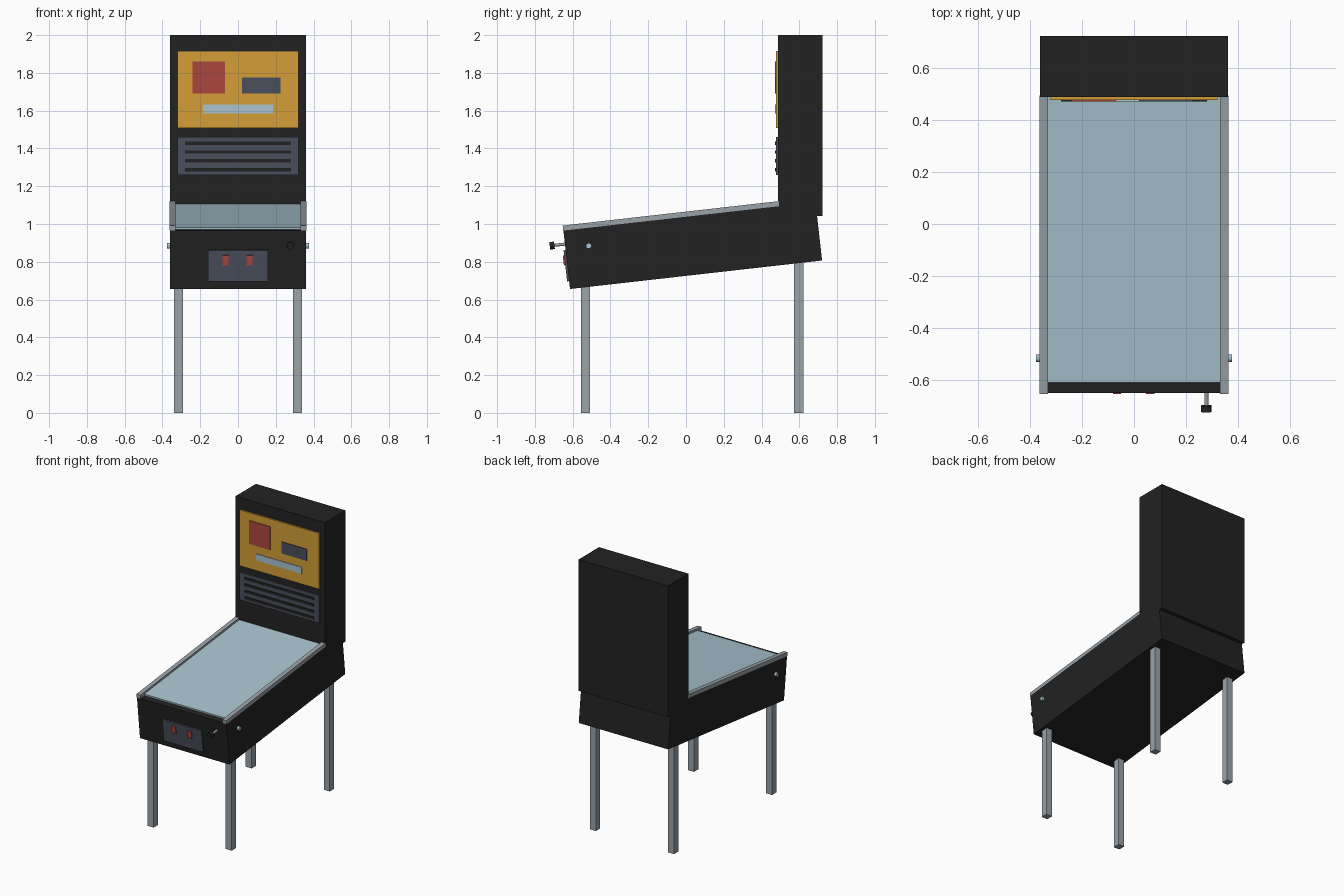
import bpy, bmesh, math
from mathutils import Matrix, Vector

if "Cube" in bpy.data.objects:
    bpy.data.objects.remove(bpy.data.objects["Cube"])


def material(name, r, g, b):
    """Flat colour given as sRGB 0-255, stored linear."""
    m = bpy.data.materials.new(name)
    lin = [(c / 255 / 12.92) if c < 10 else ((c / 255 + 0.055) / 1.055) ** 2.4 for c in (r, g, b)]
    m.diffuse_color = (*lin, 1)
    m.use_nodes = True
    m.node_tree.nodes["Principled BSDF"].inputs["Base Color"].default_value = m.diffuse_color
    return m


BLACK = material("black", 34, 34, 34)
STEEL = material("steel", 154, 163, 169)
GLASS = material("pale blue glass", 168, 196, 208)
AMBER = material("amber", 212, 158, 54)
RED = material("red", 172, 70, 62)
SLATE = material("slate grey", 74, 79, 92)

# Sloping cabinet frame: origin at its lower front edge
TILT = Matrix.Translation((0, -0.614, 0.656)) @ Matrix.Rotation(math.radians(6.45), 4, 'X')
FLAT = Matrix.Identity(4)


def add(name, bm, mat, frame):
    me = bpy.data.meshes.new(name)
    bm.to_mesh(me)
    bm.free()
    me.materials.append(mat)
    ob = bpy.data.objects.new(name, me)
    ob.matrix_world = frame
    bpy.context.collection.objects.link(ob)
    return ob


def box(name, xs, ys, zs, mat, frame=FLAT):
    lo, hi = Vector((xs[0], ys[0], zs[0])), Vector((xs[1], ys[1], zs[1]))
    bm = bmesh.new()
    bmesh.ops.create_cube(bm, size=1)
    for v in bm.verts:
        v.co = Vector((v.co[i] * (hi - lo)[i] + (lo + hi)[i] / 2 for i in range(3)))
    return add(name, bm, mat, frame)


def cylinder(name, p, q, radius, mat, frame, sides=16):
    p, q = Vector(p), Vector(q)
    bm = bmesh.new()
    rot = (q - p).to_track_quat('Z', 'Y').to_matrix().to_4x4()
    bmesh.ops.create_cone(bm, cap_ends=True, segments=sides, radius1=radius, radius2=radius,
                          depth=(q - p).length, matrix=Matrix.Translation((p + q) / 2) @ rot)
    return add(name, bm, mat, frame)


# Main bodies
box("cabinet", (-0.361, 0.361), (0, 1.343), (0, 0.312), BLACK, TILT)
box("backbox", (-0.361, 0.361), (0.487, 0.722), (1.042, 2.0), BLACK)
box("playfield_glass", (-0.332, 0.332), (0.043, 1.15), (0.305, 0.324), GLASS, TILT)

# Mirrored parts: rails, flipper buttons, legs
for side, s in (("left", -1), ("right", 1)):
    box(f"side_rail_{side}", sorted((s * 0.331, s * 0.363)), (-0.001, 1.15), (0.311, 0.338), STEEL, TILT)
    cylinder(f"flipper_button_{side}", (s * 0.35, 0.124, 0.2155), (s * 0.377, 0.124, 0.2155),
             0.015, GLASS, TILT)
    for end, y, top in (("front", -0.532, 0.72), ("back", 0.598, 0.85)):
        box(f"{end}_leg_{side}", sorted((s * 0.291, s * 0.339)), (y - 0.025, y + 0.025), (0, top), STEEL)

# Coin door with two reject buttons
box("coin_door", (-0.158, 0.158), (-0.011, 0.01), (0.042, 0.207), SLATE, TILT)
for side, x in (("left", -0.065), ("right", 0.062)):
    box(f"coin_button_{side}", (x - 0.016, x + 0.016), (-0.018, 0), (0.128, 0.181), RED, TILT)

# Plunger
cylinder("plunger_rod", (0.278, 0.01, 0.239), (0.278, -0.06, 0.239), 0.008, STEEL, TILT)
cylinder("plunger_knob", (0.278, -0.056, 0.239), (0.278, -0.081, 0.239), 0.02, BLACK, TILT)

# Back glass and its artwork plates
box("back_glass", (-0.32, 0.32), (0.476, 0.49), (1.508, 1.915), AMBER)
PLATE = (0.471, 0.478)
box("artwork_square", (-0.24, -0.07), PLATE, (1.69, 1.86), RED)
box("artwork_panel", (0.02, 0.225), PLATE, (1.69, 1.775), SLATE)
box("artwork_strip", (-0.186, 0.184), PLATE, (1.585, 1.632), GLASS)

# Speaker panel with slots
box("speaker_panel", (-0.32, 0.32), (0.476, 0.49), (1.26, 1.46), SLATE)
for i in range(4):
    z = 1.287 + i * 0.047
    box(f"speaker_slot_{i + 1}", (-0.281, 0.281), PLATE, (z - 0.009, z + 0.009), BLACK)
